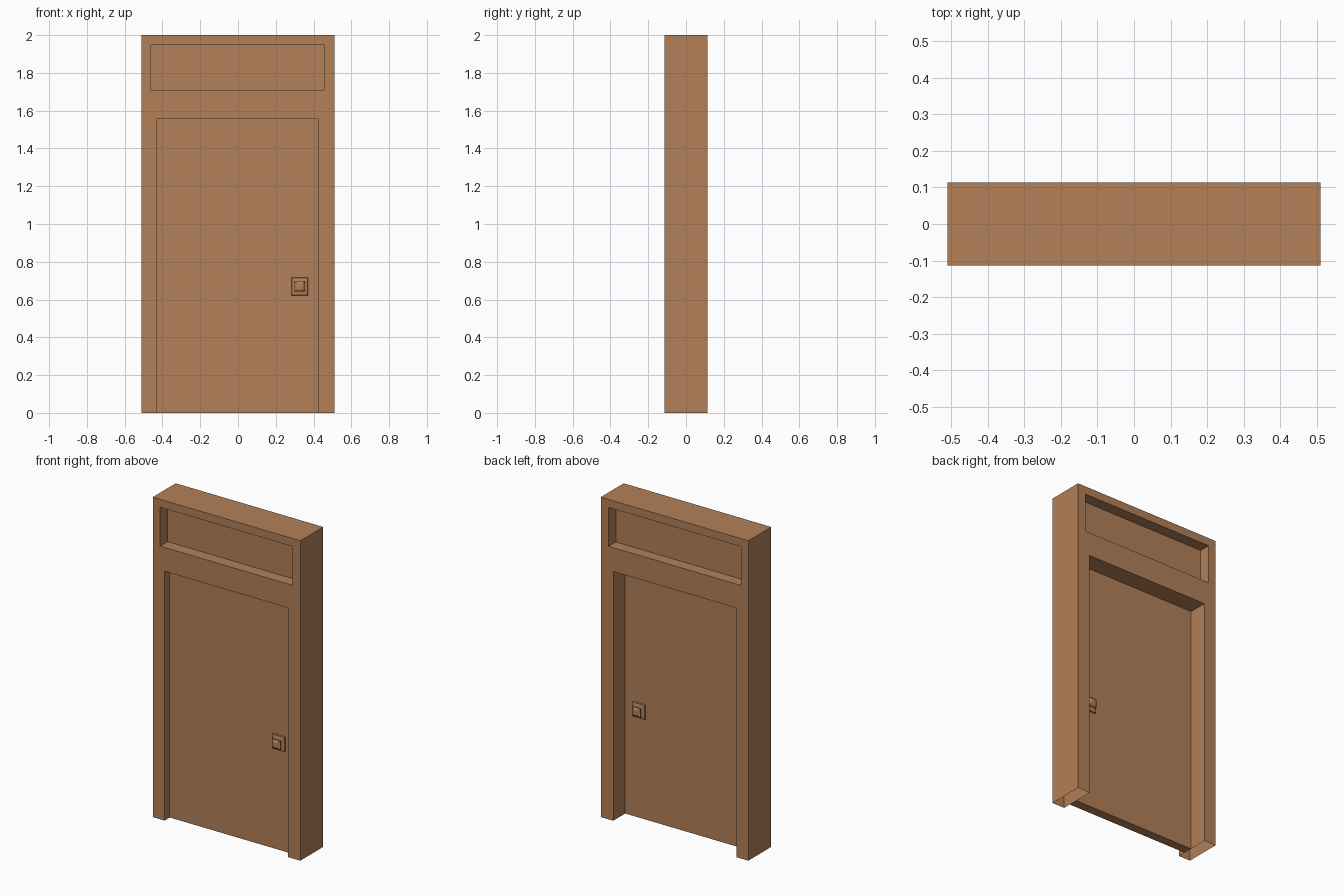
import bpy, bmesh

if "Cube" in bpy.data.objects:
    bpy.data.objects.remove(bpy.data.objects["Cube"])

wood = bpy.data.materials.new("brown wood")
wood.diffuse_color = (0.445, 0.216, 0.098, 1)
wood.use_nodes = True
wood.node_tree.nodes["Principled BSDF"].inputs["Base Color"].default_value = wood.diffuse_color

D = 0.113                      # half depth of the frame
DOOR = (-0.428, 0.424, 0.0, 1.558)
LIGHT = (-0.46, 0.456, 1.707, 1.95)


def finish(bm, name):
    bmesh.ops.recalc_face_normals(bm, faces=bm.faces)
    me = bpy.data.meshes.new(name)
    bm.to_mesh(me)
    bm.free()
    me.materials.append(wood)
    ob = bpy.data.objects.new(name, me)
    bpy.context.collection.objects.link(ob)
    return ob


def inside(x, z, r):
    return r[0] < x < r[1] and r[2] < z < r[3]


# Frame: grid of cells with two openings, extruded through the depth
bm = bmesh.new()
xs = sorted([-0.51, 0.51, *DOOR[:2], *LIGHT[:2]])
zs = [0, DOOR[3], LIGHT[2], LIGHT[3], 2.0]
for x0, x1 in zip(xs, xs[1:]):
    for z0, z1 in zip(zs, zs[1:]):
        cx, cz = (x0 + x1) / 2, (z0 + z1) / 2
        if not (inside(cx, cz, DOOR) or inside(cx, cz, LIGHT)):
            bm.faces.new([bm.verts.new((x, -D, z)) for x, z in
                          ((x0, z0), (x1, z0), (x1, z1), (x0, z1))])
bmesh.ops.remove_doubles(bm, verts=bm.verts, dist=1e-5)
ext = bmesh.ops.extrude_face_region(bm, geom=bm.faces[:], use_keep_orig=True)
bmesh.ops.translate(bm, vec=(0, 2 * D, 0),
                    verts=[v for v in ext["geom"] if isinstance(v, bmesh.types.BMVert)])
bmesh.ops.recalc_face_normals(bm, faces=bm.faces)
# the jambs are open underneath
bmesh.ops.delete(bm, context='FACES_ONLY',
                 geom=[f for f in bm.faces if all(v.co.z < 1e-4 for v in f.verts)])
finish(bm, "door_frame")


# Panels filling the openings
def panel(name, r, y0, y1):
    bm = bmesh.new()
    bmesh.ops.create_cube(bm, size=1)
    for v in bm.verts:
        v.co = (r[1] if v.co.x > 0 else r[0],
                y1 if v.co.y > 0 else y0,
                r[3] if v.co.z > 0 else r[2])
    finish(bm, name)


FRONT, BACK = -0.063, -0.005
panel("door_leaf", DOOR, FRONT, BACK)
panel("transom_panel", LIGHT, -0.039, 0.042)


# Square knobs: stacked rectangular rings (half width, half height, distance out)
RINGS = [(0.044, 0.0475, 0), (0.042, 0.045, 0.007), (0.018, 0.018, 0.012),
         (0.018, 0.018, 0.018), (0.029, 0.028, 0.023), (0.029, 0.028, 0.028),
         (0.016, 0.016, 0.036), (0.003, 0.003, 0.037)]


def knob(name, y, side):
    bm = bmesh.new()
    prev = None
    for w, h, d in RINGS:
        ring = [bm.verts.new((0.327 + sx * w, y + side * d, 0.67 + sz * h))
                for sx, sz in ((-1, -1), (1, -1), (1, 1), (-1, 1))]
        if prev:
            for i in range(4):
                j = (i + 1) % 4
                bm.faces.new((prev[i], prev[j], ring[j], ring[i]))
        prev = ring
    bm.faces.new(prev)
    finish(bm, name)


knob("front_knob", FRONT, -1)
knob("back_knob", BACK, 1)
